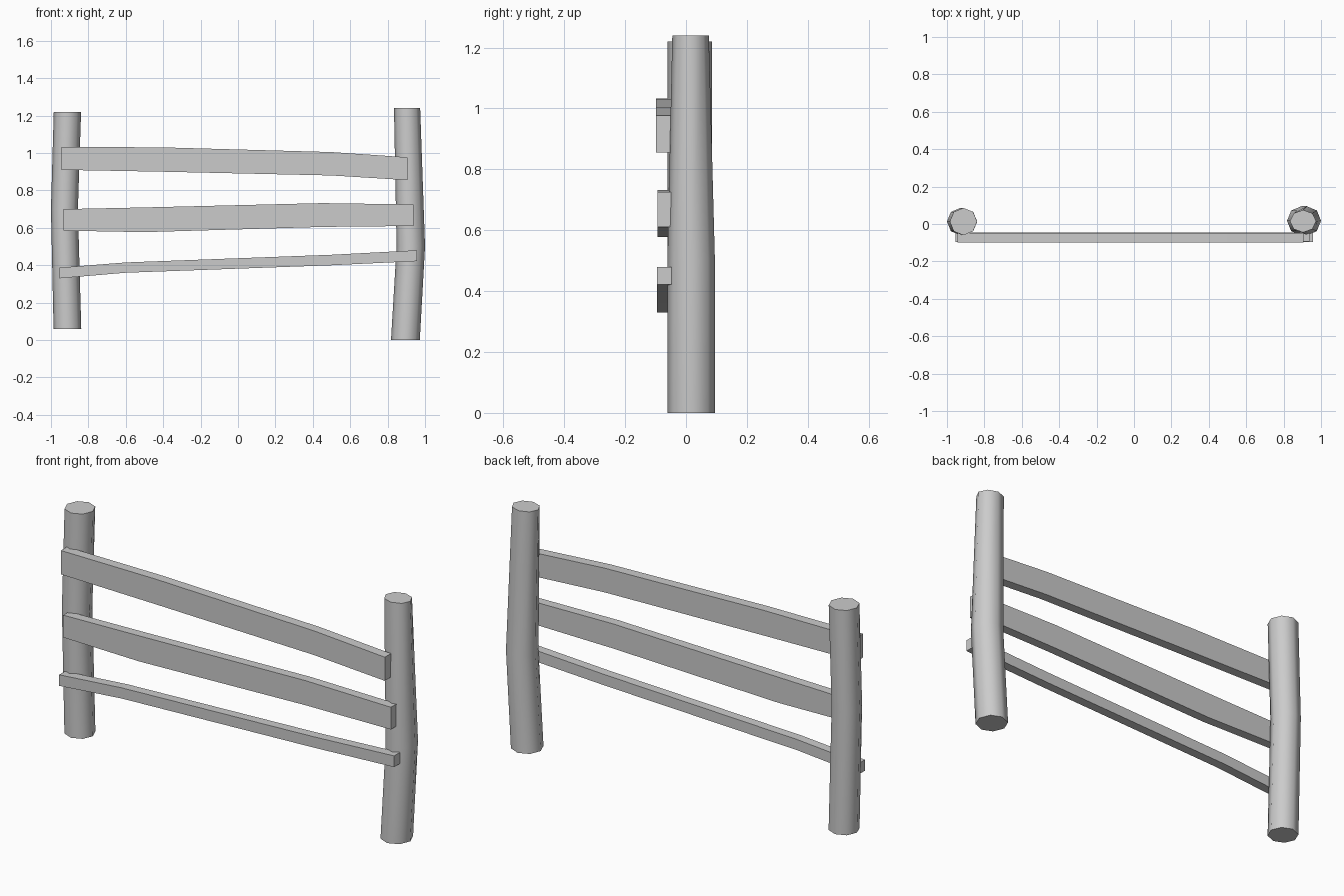
import bpy
import bmesh
from math import cos, sin, pi, radians

if "Cube" in bpy.data.objects:
    bpy.data.objects.remove(bpy.data.objects["Cube"], do_unlink=True)

GREY = (0.6, 0.6, 0.6, 1)
grey = bpy.data.materials.new("weathered grey")
grey.use_nodes = True
grey.diffuse_color = GREY
grey.node_tree.nodes["Principled BSDF"].inputs["Base Color"].default_value = GREY


def loft(name, rings, smooth=False):
    """Skin a row of equal-sized rings and close both ends."""
    bm = bmesh.new()
    loops = [[bm.verts.new(p) for p in ring] for ring in rings]
    n = len(loops[0])
    for a, b in zip(loops, loops[1:]):
        for i in range(n):
            j = (i + 1) % n
            bm.faces.new((a[i], a[j], b[j], b[i]))
    bm.faces.new(loops[0])
    bm.faces.new(loops[-1])
    bmesh.ops.recalc_face_normals(bm, faces=bm.faces)
    mesh = bpy.data.meshes.new(name)
    bm.to_mesh(mesh)
    bm.free()
    mesh.materials.append(grey)
    obj = bpy.data.objects.new(name, mesh)
    bpy.context.collection.objects.link(obj)
    if smooth:
        bpy.ops.object.select_all(action="DESELECT")
        obj.select_set(True)
        bpy.context.view_layer.objects.active = obj
        bpy.ops.object.shade_smooth_by_angle(angle=radians(60))
    return obj


def post(name, sections):
    """Crooked eight-sided post; sections are (z, x, y, x radius, y radius)."""
    turns = [i * pi / 4 for i in range(8)]
    loft(name, [[(x + rx * cos(t), y + ry * sin(t), z) for t in turns]
                for z, x, y, rx, ry in sections], smooth=True)


def rail(name, back, front, sections):
    """Bent plank; sections are (x, bottom, top)."""
    loft(name, [[(x, front, lo), (x, back, lo), (x, back, hi), (x, front, hi)]
                for x, lo, hi in sections])


# Posts
post("right_post", [(0.06, -0.912, 0.013, 0.074, 0.073),
                    (0.7, -0.928, 0.013, 0.072, 0.073),
                    (1.22, -0.912, 0.013, 0.073, 0.073)])
post("left_post", [(0, 0.895, 0.017, 0.077, 0.078),
                   (0.5, 0.924, 0.017, 0.076, 0.078),
                   (1.24, 0.904, 0.015, 0.07, 0.06)])

# Rails
rail("top_rail", -0.048, -0.098, [(-0.943, 0.91, 1.033), (-0.4, 0.9, 1.03),
                                  (0.5, 0.88, 1.005), (0.907, 0.855, 0.977)])
rail("middle_rail", -0.045, -0.093, [(-0.933, 0.585, 0.7), (-0.5, 0.577, 0.709),
                                     (0.45, 0.605, 0.732), (0.938, 0.61, 0.725)])
rail("bottom_rail", -0.047, -0.095, [(-0.955, 0.33, 0.387), (-0.6, 0.36, 0.415),
                                     (0.5, 0.4, 0.456), (0.958, 0.422, 0.48)])
